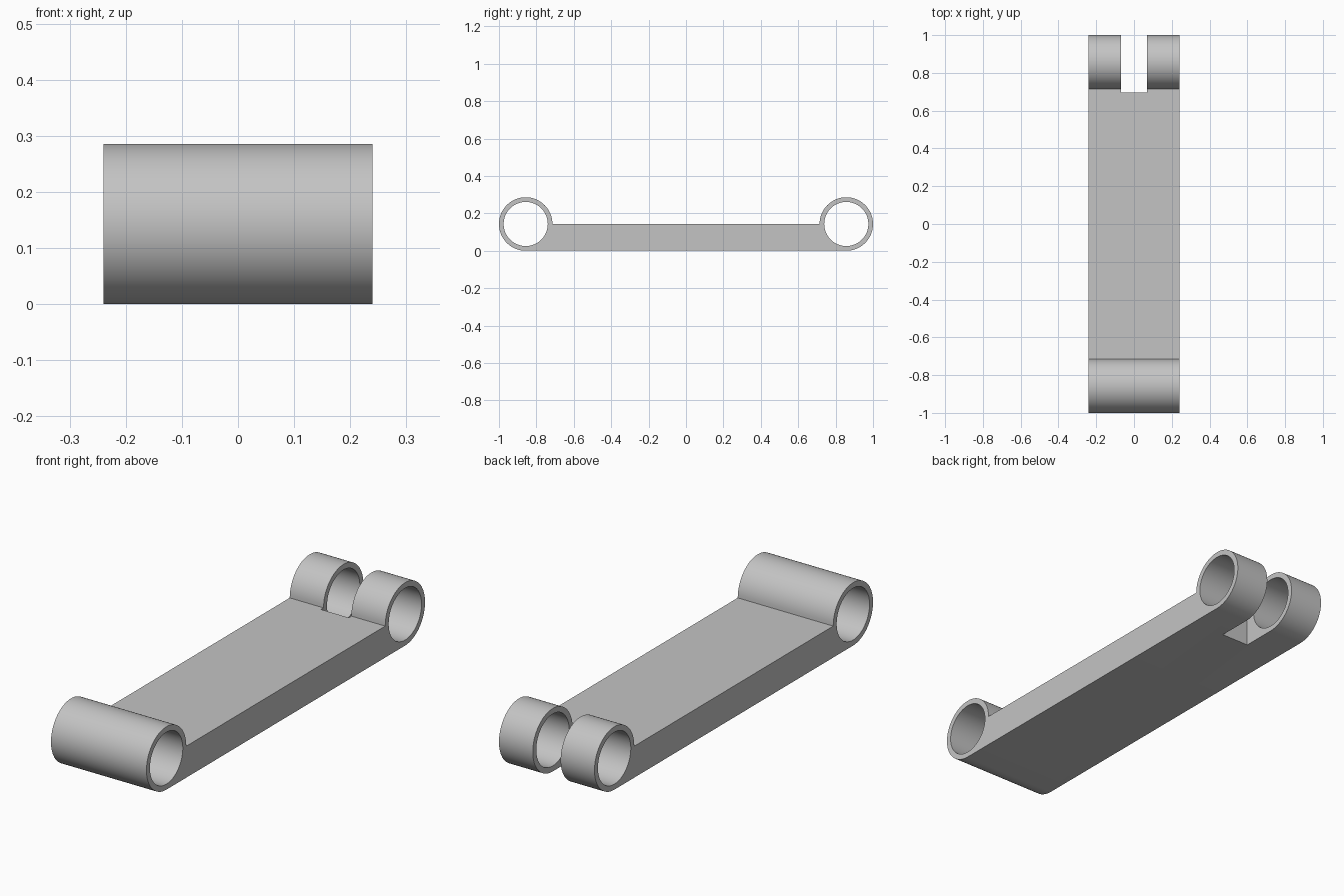
import bpy
import bmesh
from math import cos, sin, radians
from mathutils import Vector

HALF_WIDTH = 0.24
RADIUS = 0.143
BORE = 0.118
END_Y = 1 - RADIUS
SLOT_HALF = 0.07
SLOT_START = 0.695
STEPS = 48

cube = bpy.data.objects.get("Cube")
if cube:
    bpy.data.objects.remove(cube, do_unlink=True)

grey = bpy.data.materials.new("light grey")
grey.use_nodes = True
colour = (0.55, 0.55, 0.55, 1)
grey.diffuse_color = colour
grey.node_tree.nodes["Principled BSDF"].inputs["Base Color"].default_value = colour


def arc(y, radius, start, end, steps):
    """Points (y, z) on a circle around an end barrel's axis."""
    angles = [radians(start + (end - start) * i / steps) for i in range(steps + 1)]
    return [(y + radius * cos(a), RADIUS + radius * sin(a)) for a in angles]


def extrude_profile(name, profile, half_width):
    """Solid made by sweeping a (y, z) outline along x."""
    bm = bmesh.new()
    face = bm.faces.new([bm.verts.new((-half_width, y, z)) for y, z in profile])
    swept = bmesh.ops.extrude_face_region(bm, geom=[face])["geom"]
    verts = [v for v in swept if isinstance(v, bmesh.types.BMVert)]
    bmesh.ops.translate(bm, vec=Vector((2 * half_width, 0, 0)), verts=verts)
    bmesh.ops.recalc_face_normals(bm, faces=bm.faces)
    mesh = bpy.data.meshes.new(name)
    bm.to_mesh(mesh)
    bm.free()
    mesh.materials.append(grey)
    obj = bpy.data.objects.new(name, mesh)
    bpy.context.collection.objects.link(obj)
    return obj


# Flat arm with a round barrel at each end, as one outline
outline = arc(-END_Y, RADIUS, 0, 270, STEPS) + arc(END_Y, RADIUS, -90, 180, STEPS)
link = extrude_profile("link_arm", outline, HALF_WIDTH)

# Bores through both barrels, and the slot that forks the back end
cutters = [
    extrude_profile("bore_cutter", arc(y, BORE, 0, 360, 64)[:-1], HALF_WIDTH + 0.1)
    for y in (-END_Y, END_Y)
]
slot = [(SLOT_START, -0.1), (1.1, -0.1), (1.1, 0.4), (SLOT_START, 0.4)]
cutters.append(extrude_profile("slot_cutter", slot, SLOT_HALF))

bpy.context.view_layer.objects.active = link
for cutter in cutters:
    cutter.hide_render = True
    cut = link.modifiers.new(cutter.name, "BOOLEAN")
    cut.operation = "DIFFERENCE"
    cut.solver = "EXACT"
    cut.object = cutter
    bpy.ops.object.modifier_apply(modifier=cut.name)
    bpy.data.objects.remove(cutter, do_unlink=True)

# Smooth barrels with crisp rims
bpy.ops.object.select_all(action="DESELECT")
link.select_set(True)
bpy.ops.object.shade_smooth_by_angle(angle=radians(30))
